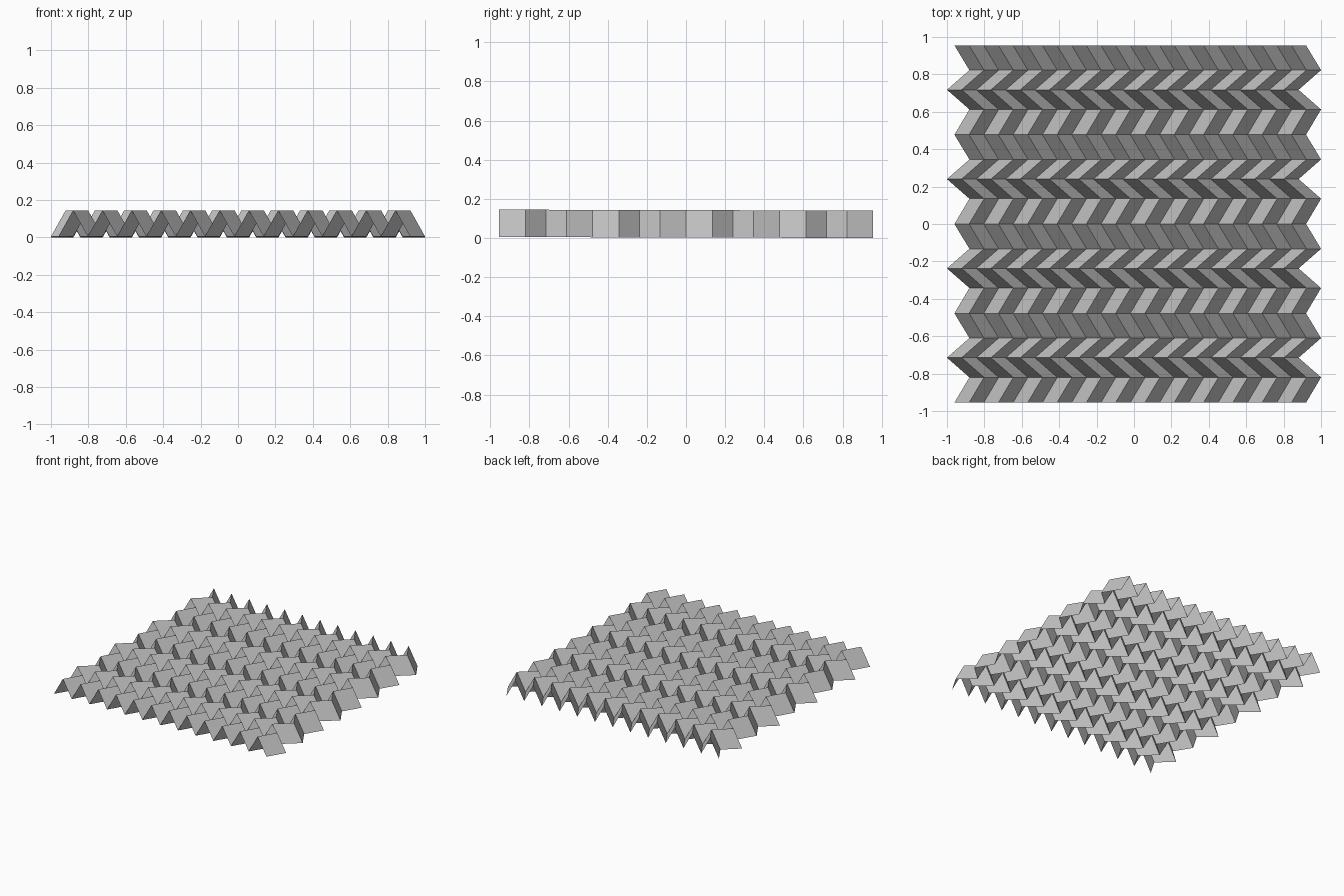
import bpy
import bmesh

cube = bpy.data.objects.get("Cube")
if cube:
    bpy.data.objects.remove(cube, do_unlink=True)

FOLDS = 24            # slanted facets across the sheet
HALF_PITCH = 1.88 / FOLDS
HEIGHT = 0.14
REPEATS = 4           # zigzag periods from front to back
PERIOD = 0.4775
# One zigzag period: depth within the period, left edge x
ZIGZAG = [(0, -0.96), (0.135, -0.88), (0.24, -1.0), (0.345, -0.88)]

# Flat grey paper
paper = bpy.data.materials.new("grey paper")
paper.use_nodes = True
grey = (0.55, 0.55, 0.55, 1)
paper.diffuse_color = grey
paper.node_tree.nodes["Principled BSDF"].inputs["Base Color"].default_value = grey

# Stations along the sheet, closed by the start of the next period
stations = [(r * PERIOD + y, x) for r in range(REPEATS) for y, x in ZIGZAG]
stations.append((REPEATS * PERIOD, ZIGZAG[0][1]))
length = REPEATS * PERIOD

# Each station is the same triangle wave, shifted sideways
bm = bmesh.new()
rows = []
for y, left in stations:
    lift = 0.005 * (1 - y / length)   # the front edge sits very slightly higher
    rows.append([bm.verts.new((left + i * HALF_PITCH, y - length / 2,
                               lift + HEIGHT * (i % 2)))
                 for i in range(FOLDS + 1)])

# Join neighbouring waves with flat facets
for front, back in zip(rows, rows[1:]):
    for i in range(FOLDS):
        bm.faces.new((front[i], front[i + 1], back[i + 1], back[i]))

mesh = bpy.data.meshes.new("folded_sheet")
bm.to_mesh(mesh)
bm.free()
mesh.materials.append(paper)
sheet = bpy.data.objects.new("folded_sheet", mesh)
bpy.context.collection.objects.link(sheet)
